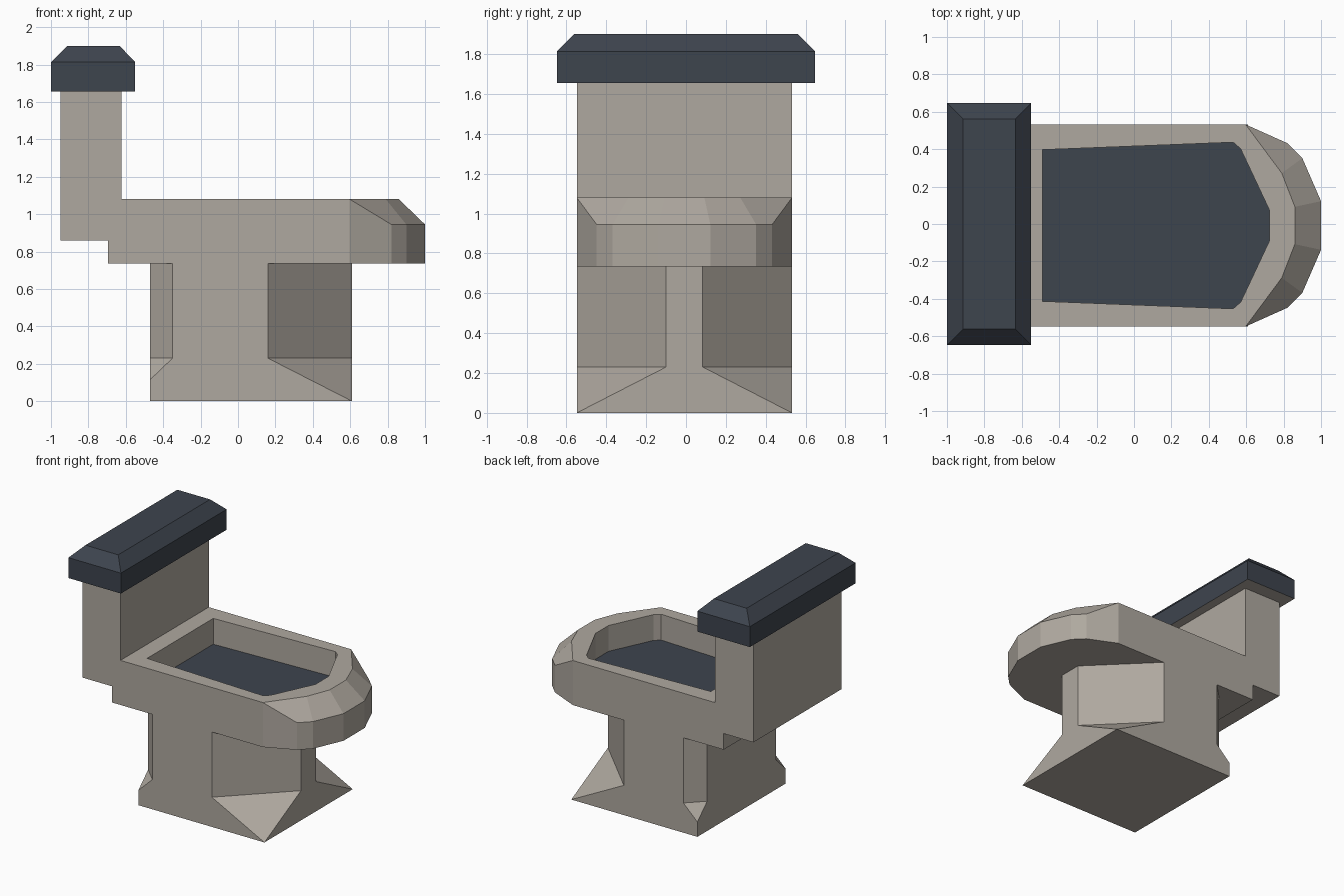
import bpy, bmesh

if "Cube" in bpy.data.objects:
    bpy.data.objects.remove(bpy.data.objects["Cube"])

CY = -0.008  # the body sits very slightly off the lid's centre line


def material(name, rgb):
    m = bpy.data.materials.new(name)
    m.diffuse_color = (*rgb, 1)
    m.use_nodes = True
    m.node_tree.nodes["Principled BSDF"].inputs["Base Color"].default_value = m.diffuse_color
    return m


STONE = material("warm grey stone", (0.43, 0.395, 0.35))
SLATE = material("dark slate", (0.048, 0.058, 0.076))


def mirrored(half):
    """Full ring from the points of its +y half."""
    return half + [(x, -y, z) for x, y, z in reversed(half)]


def loft(name, rings, mats, cy=CY, paint=None):
    """Bridge rings of equal length, cap both ends, paint faces by a rule."""
    bm = bmesh.new()
    loops = [[bm.verts.new((x, y + cy, z)) for x, y, z in r] for r in rings]
    n = len(loops[0])
    for a, b in zip(loops, loops[1:]):
        for i in range(n):
            j = (i + 1) % n
            bm.faces.new((a[i], a[j], b[j], b[i]))
    bm.faces.new(loops[0])
    bm.faces.new(loops[-1])
    bmesh.ops.remove_doubles(bm, verts=bm.verts[:], dist=0.0005)
    bmesh.ops.recalc_face_normals(bm, faces=bm.faces[:])
    bm.normal_update()
    if paint:
        for f in bm.faces:
            f.material_index = int(paint(f))
    me = bpy.data.meshes.new(name)
    bm.to_mesh(me)
    bm.free()
    for m in mats:
        me.materials.append(m)
    ob = bpy.data.objects.new(name, me)
    bpy.context.collection.objects.link(ob)
    return ob


def rect(x0, x1, y, z):
    return mirrored([(x0, y, z), (x1, y, z)])


# Tank with its stepped foot: side profile extruded across y
profile = [(-0.95, 0.86), (-0.695, 0.86), (-0.695, 0.735),
           (-0.623, 0.735), (-0.623, 1.66), (-0.95, 1.66)]
loft("tank", [[(x, y, z) for x, z in profile] for y in (-0.54, 0.54)], [STONE])

# Lid with a bevelled top and a stone underside
loft("tank_lid", [rect(-1, -0.55, 0.647, 1.655), rect(-1, -0.55, 0.647, 1.813),
                  rect(-0.913, -0.633, 0.562, 1.9)], [SLATE, STONE], cy=0,
     paint=lambda f: f.normal.z < -0.9)

# Bowl: outer wall, bevelled front, flat rim, sunken basin with dark water
outline = [(-0.623, 0.54), (0.597, 0.54), (0.82, 0.44), (0.9, 0.36), (1.0, 0.13)]
shoulder = [1.08, 1.08, 0.945, 0.945, 0.945]
rim = [(-0.623, 0.54), (0.597, 0.54), (0.597, 0.54), (0.79, 0.28), (0.86, 0.1)]
hole = [(-0.49, 0.405), (0.53, 0.445), (0.57, 0.41), (0.65, 0.24), (0.725, 0.08)]
WATER = 0.88
loft("bowl", [
    mirrored([(x, y, 0.735) for x, y in outline]),
    mirrored([(x, y, z) for (x, y), z in zip(outline, shoulder)]),
    mirrored([(x, y, 1.08) for x, y in rim]),
    mirrored([(x, y, 1.08) for x, y in hole]),
    mirrored([(x, y, WATER) for x, y in hole]),
], [STONE, SLATE],
    paint=lambda f: f.normal.z > 0.9 and f.calc_center_median().z < 0.9)

# Pedestal: square foot, corners cut away above it
cut = [(-0.47, 0.42), (-0.35, 0.54), (0.16, 0.54), (0.61, 0.092)]
base = [(-0.47, 0.54), (-0.47, 0.54), (0.61, 0.54), (0.61, 0.54)]
foot_top = [0.115, 0.115, 0.0, 0.0]
loft("pedestal", [
    mirrored([(x, y, 0.0) for x, y in base]),
    mirrored([(x, y, z) for (x, y), z in zip(base, foot_top)]),
    mirrored([(x, y, 0.23) for x, y in cut]),
    mirrored([(x, y, 0.735) for x, y in cut]),
], [STONE])
